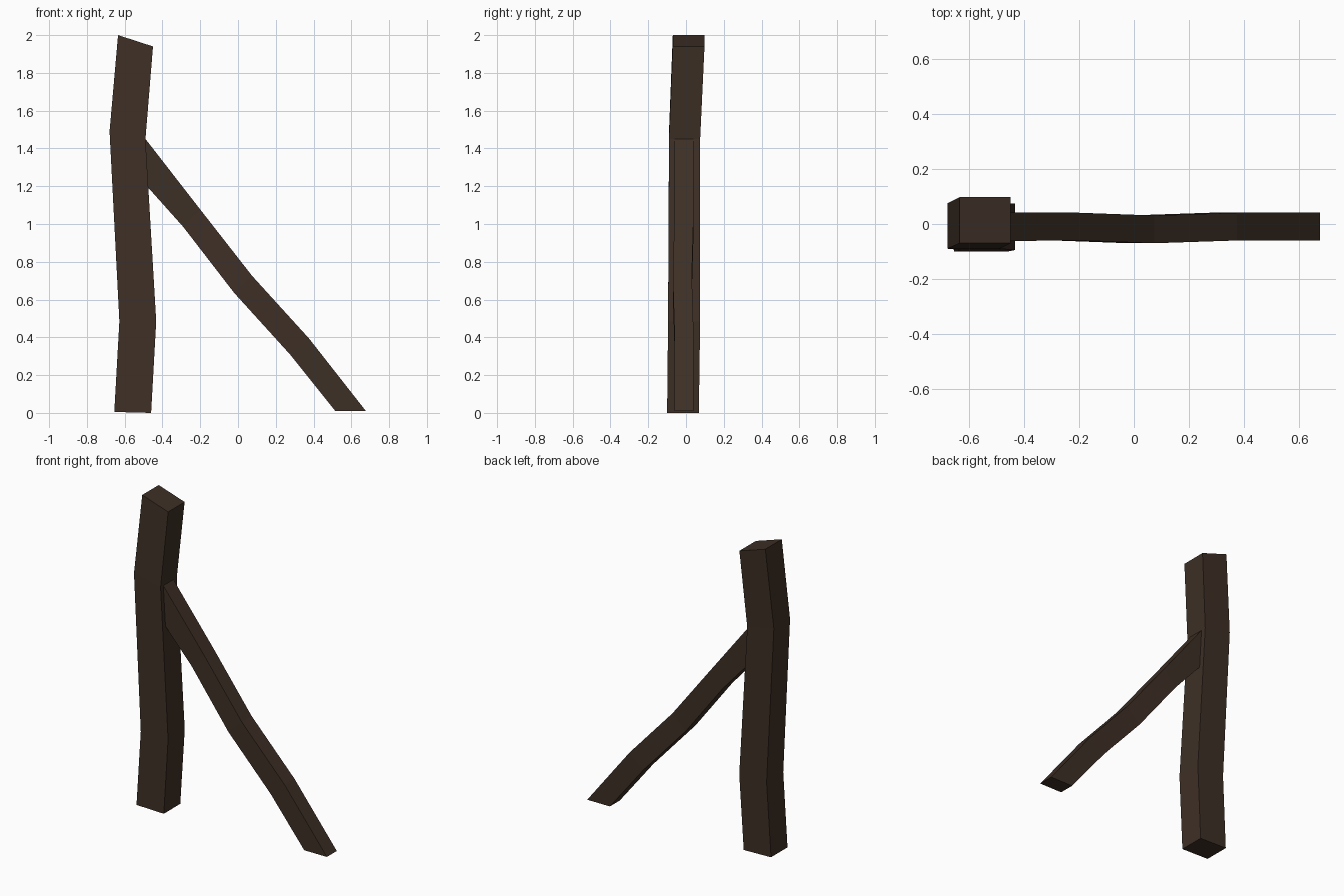
import bpy, bmesh

if "Cube" in bpy.data.objects:
    bpy.data.objects.remove(bpy.data.objects["Cube"])

wood = bpy.data.materials.new("dark brown wood")
wood.diffuse_color = (0.048, 0.029, 0.019, 1)
wood.use_nodes = True
wood.node_tree.nodes["Principled BSDF"].inputs["Base Color"].default_value = wood.diffuse_color


def beam(name, sections):
    """Loft a square beam; each section is (point a, point b, y front, y back), points in xz."""
    bm = bmesh.new()
    rings = []
    for (ax, az), (bx, bz), y0, y1 in sections:
        corners = [(ax, y0, az), (bx, y0, bz), (bx, y1, bz), (ax, y1, az)]
        rings.append([bm.verts.new(c) for c in corners])
    for r, s in zip(rings, rings[1:]):
        for i in range(4):
            j = (i + 1) % 4
            bm.faces.new((r[i], r[j], s[j], s[i]))
    bm.faces.new(rings[0][::-1])
    bm.faces.new(rings[-1])
    bmesh.ops.recalc_face_normals(bm, faces=bm.faces)
    mesh = bpy.data.meshes.new(name)
    bm.to_mesh(mesh)
    bm.free()
    mesh.materials.append(wood)
    bpy.context.collection.objects.link(bpy.data.objects.new(name, mesh))


# Slightly crooked upright with a slanted top
beam("upright_post", [
    ((-0.655, 0.005), (-0.46, 0.0), -0.10, 0.068),
    ((-0.628, 0.485), (-0.433, 0.485), -0.095, 0.075),
    ((-0.68, 1.49), (-0.49, 1.45), -0.09, 0.075),
    ((-0.635, 2.0), (-0.45, 1.94), -0.07, 0.098),
])

# Bent diagonal brace, its upper end set into the post
beam("diagonal_brace", [
    ((-0.50, 1.22), (-0.50, 1.463), -0.062, 0.041),
    ((-0.29, 0.985), (-0.20, 1.077), -0.06, 0.041),
    ((-0.02, 0.635), (0.075, 0.725), -0.07, 0.031),
    ((0.275, 0.31), (0.375, 0.395), -0.06, 0.041),
    ((0.515, 0.01), (0.677, 0.01), -0.06, 0.041),
])
